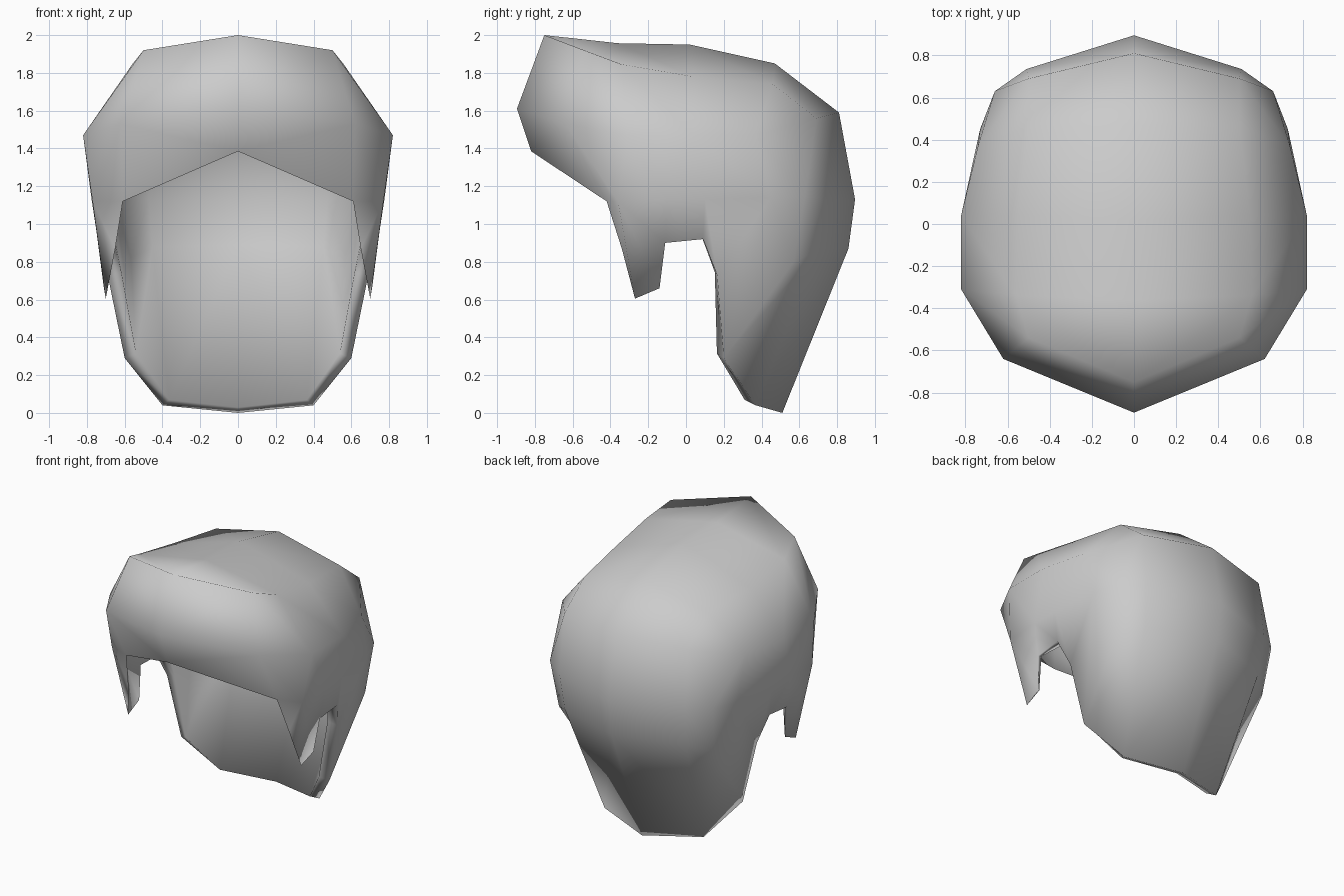
import bpy
import bmesh
import math

if "Cube" in bpy.data.objects:
    bpy.data.objects.remove(bpy.data.objects["Cube"], do_unlink=True)

# Hair colour
grey = bpy.data.materials.new("light_grey")
grey.use_nodes = True
grey.diffuse_color = (0.6, 0.6, 0.6, 1)
grey.node_tree.nodes["Principled BSDF"].inputs["Base Color"].default_value = (0.6, 0.6, 0.6, 1)

# Key points of the left half, each line running from the fringe back to the nape
POINTS = dict(
    # centre line
    A0=(0, -.82, 1.385), B0=(0, -.895, 1.61), C0=(0, -.75, 2.0), D0=(0, -.36, 1.957), E0=(0, .02, 1.95),
    F0=(0, .47, 1.85), G0=(0, .81, 1.59), H0=(0, .895, 1.13), I0=(0, .86, .87), J0=(0, .51, 0),
    # crown line
    A1=(.61, -.42, 1.12), B1=(.62, -.64, 1.53), C1=(.5, -.54, 1.92), D1=(.56, -.34, 1.845), E1=(.55, .04, 1.78),
    F1=(.5, .46, 1.74), G1=(.5, .69, 1.56), H1=(.51, .735, 1.13), I1=(.49, .70, .86), J1=(.4, .37, .04),
    # widest line
    S1=(.82, -.31, 1.47), S2=(.82, .04, 1.47), S3=(.74, .37, 1.47),
    # line above the ear
    T1=(.77, -.36, 1.12), T2=(.775, -.1, 1.13), T3=(.77, .1, 1.13), T4=(.73, .45, 1.14),
    H2=(.66, .63, 1.15), I2=(.63, .57, .8),
    # sideburn, ear notch and nape edge
    M=(.65, -.34, .87), P1=(.70, -.27, .605), P2=(.71, -.14, .66), N1=(.74, -.11, .90),
    N2=(.74, .09, .92), Q=(.69, .165, .73), K=(.60, .2, .29),
)
# Share of the full thickness where the edge thins out; elsewhere it is 1
THIN = dict(A0=0, A1=0, M=0, P1=0, P2=.1, N1=.4, T1=.6)

bm = bmesh.new()
verts = {name: bm.verts.new(co) for name, co in POINTS.items()}


def strip(inner, outer):
    """Bridge two lines of points; a repeated point makes a triangle."""
    a, b = inner.split(), outer.split()
    for i in range(len(a) - 1):
        corners = dict.fromkeys((a[i], b[i], b[i + 1], a[i + 1]))
        bm.faces.new([verts[name] for name in corners])


# Fringe, crown and back
strip("A0 B0 C0 C0 D0 E0 F0 G0 H0 I0 J0",
      "A1 B1 C1 D1 D1 E1 F1 G1 H1 I1 J1")
# Upper side
strip("B1 C1 D1 E1 F1 G1 H1",
      "S1 S1 S1 S2 S3 S3 H2")
# Middle side
strip("B1 S1 S1 S2 S2 S3 S3",
      "A1 T1 T2 T2 T3 T4 H2")
# Nape side
strip("H1 I1 J1", "H2 I2 K")
strip("T4 H2", "T4 I2")
# Sideburn and ear notch
strip("T1 T1 T1 T1 T2 T3 T4 I2",
      "A1 M P1 P2 N1 N2 Q K")

mesh = bpy.data.meshes.new("hair_shell")
bm.to_mesh(mesh)
bm.free()
mesh.materials.append(grey)
hair = bpy.data.objects.new("hair_shell", mesh)
bpy.context.collection.objects.link(hair)

# Thin edge along the fringe and sideburns
group = hair.vertex_groups.new(name="thickness")
for index, name in enumerate(POINTS):
    group.add([index], THIN.get(name, 1), 'REPLACE')

# Mirror the half and give the shell its thickness
hair.modifiers.new("Mirror", 'MIRROR')
shell = hair.modifiers.new("Solidify", 'SOLIDIFY')
shell.thickness = 0.075
shell.offset = -1
shell.vertex_group = group.name

bpy.ops.object.select_all(action='DESELECT')
hair.select_set(True)
bpy.context.view_layer.objects.active = hair
for name in ("Mirror", "Solidify"):
    bpy.ops.object.modifier_apply(modifier=name)
bpy.ops.object.shade_smooth_by_angle(angle=math.radians(95))
